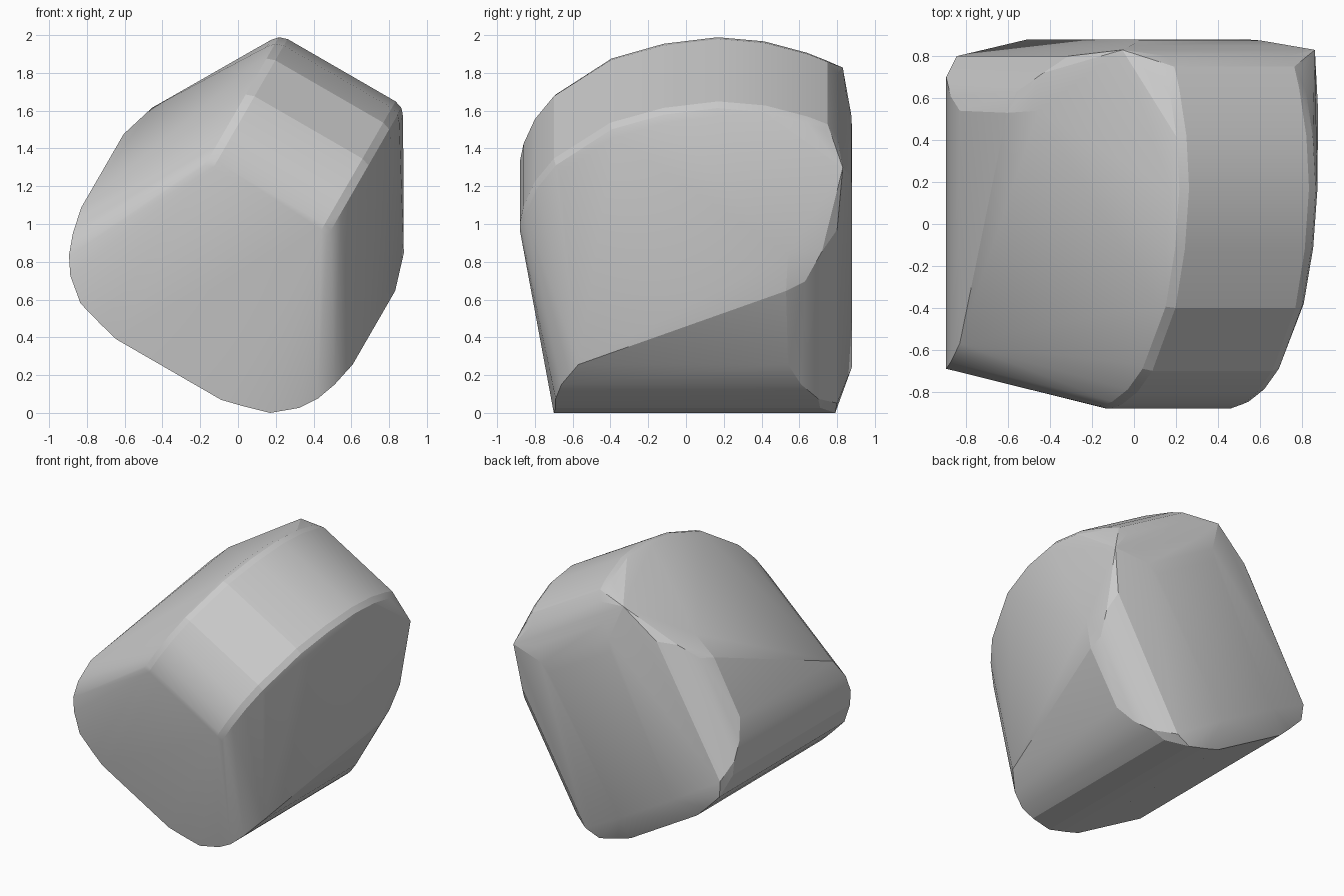
import bpy, bmesh, math

if "Cube" in bpy.data.objects:
    bpy.data.objects.remove(bpy.data.objects["Cube"])

C, S = math.cos(math.radians(30)), math.sin(math.radians(30))
MID = -0.435  # symmetry plane of the tilted block

bm = bmesh.new()


def add(s, y, v):
    """Add a mirrored pair of points: half width s, depth y, height v, tilted 30 degrees."""
    for side in (1, -1):
        u = MID + side * s
        bm.verts.new((C * u + S * v, y, -S * u + C * v))


# rounded foot outline: half width, height, front depth, back depth
foot = [(0.32, 0.02, -0.70, 0.79), (0.43, 0.047, -0.70, 0.79),
        (0.58, 0.09, -0.70, 0.79), (0.70, 0.19, -0.69, 0.71),
        (0.76, 0.28, -0.69, 0.70), (0.80, 0.39, -0.66, 0.61),
        (0.83, 0.53, -0.57, 0.54)]
for s, v, front, back in foot:
    add(s, front, v)
    add(s, back, v)

# curved crown, with a narrow rounded rim at each end
crown = [(-0.88, 1.065), (-0.88, 1.10), (-0.86, 1.21), (-0.80, 1.36),
         (-0.70, 1.50), (-0.40, 1.72), (-0.12, 1.81), (0.17, 1.85),
         (0.42, 1.825), (0.65, 1.755), (0.75, 1.71), (0.80, 1.64),
         (0.85, 1.50), (0.875, 1.386)]
for y, v in crown:
    add(0.33, y, v)
    add(0.375, y * 0.985, v - 0.015)
    add(0.405, y * 0.95, v - 0.05)

# back panel and shoulders
for p in [(0.26, 0.88, 0.19), (0.65, 0.80, 0.19), (0.30, 0.88, 1.30),
          (0.83, 0.53, 0.98), (0.80, 0.63, 1.02), (0.77, 0.54, 1.175),
          (0.74, 0.72, 1.17), (0.65, 0.80, 1.25), (0.53, 0.83, 1.56)]:
    add(*p)

# wrap the outlines in one faceted skin
hull = bmesh.ops.convex_hull(bm, input=bm.verts[:])
loose = [v for v in bm.verts if not v.link_faces]
bmesh.ops.delete(bm, geom=loose, context='VERTS')
bmesh.ops.dissolve_limit(bm, angle_limit=math.radians(1.5),
                         verts=bm.verts[:], edges=bm.edges[:])
bmesh.ops.recalc_face_normals(bm, faces=bm.faces[:])
low = min(v.co.z for v in bm.verts)
for v in bm.verts:
    v.co.z -= low

mesh = bpy.data.meshes.new("tilted_block")
bm.to_mesh(mesh)
bm.free()
block = bpy.data.objects.new("tilted_block", mesh)
bpy.context.collection.objects.link(block)
bpy.context.view_layer.objects.active = block
block.select_set(True)
bpy.ops.object.shade_smooth_by_angle(angle=math.radians(15))
